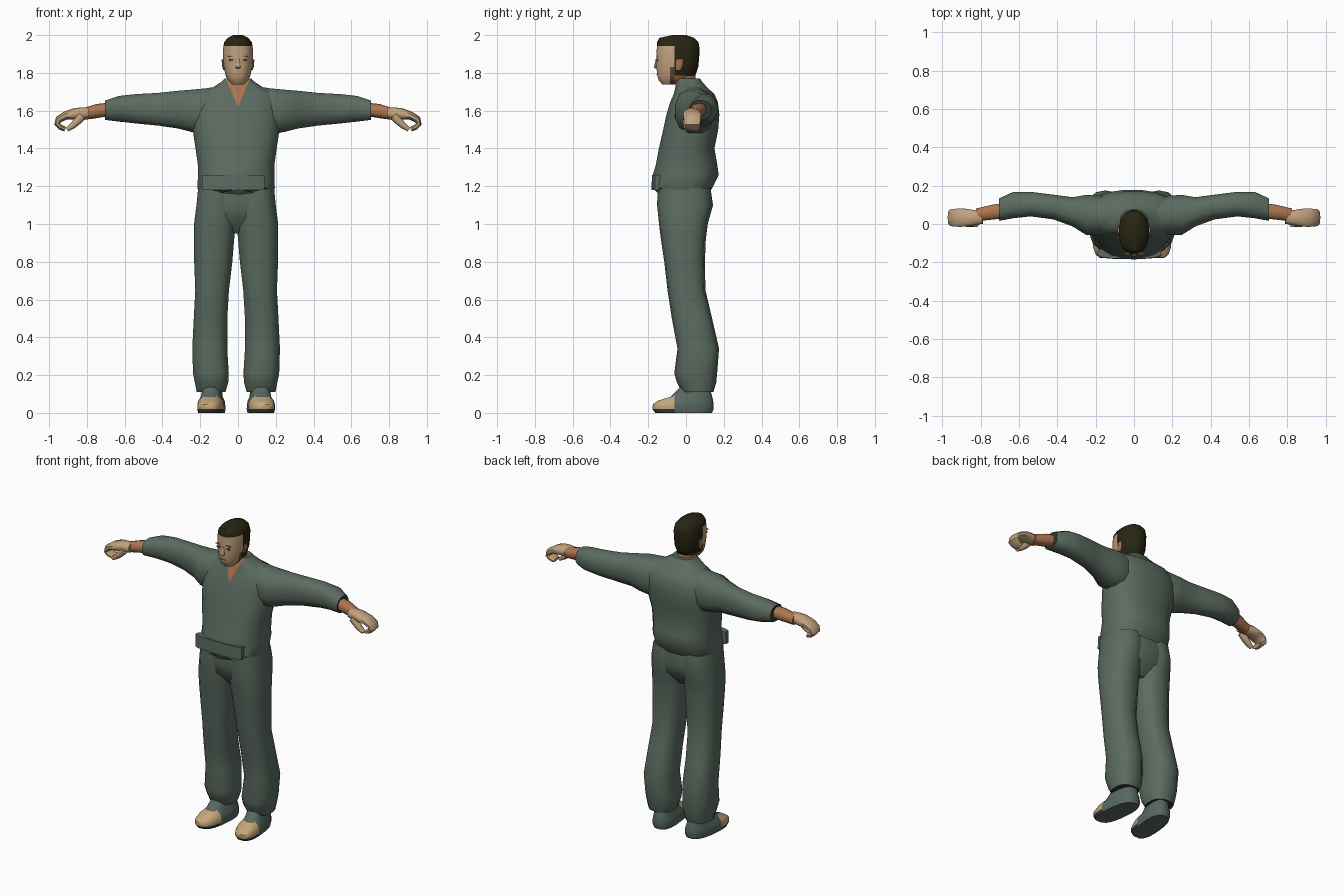
import bpy, bmesh, math
from mathutils import Vector, Matrix

if "Cube" in bpy.data.objects:
    bpy.data.objects.remove(bpy.data.objects["Cube"])


def material(name, rgb):
    m = bpy.data.materials.new(name)
    m.diffuse_color = (*rgb, 1)
    m.use_nodes = True
    m.node_tree.nodes["Principled BSDF"].inputs["Base Color"].default_value = m.diffuse_color
    return m


CLOTH = material("grey green cloth", (0.105, 0.148, 0.118))
DARK = material("dark green lining", (0.03, 0.042, 0.033))
SHOE = material("shoe green", (0.095, 0.14, 0.118))
TAN = material("toe tan", (0.56, 0.38, 0.19))
SKIN = material("warm skin", (0.42, 0.18, 0.08))
PALE = material("pale skin", (0.54, 0.36, 0.21))
HAIR = material("dark hair", (0.020, 0.018, 0.006))
BROWN = material("brown stubble", (0.13, 0.07, 0.035))


def oval(n, p):
    """Unit rounded-square outline."""
    for i in range(n):
        a = 2 * math.pi * (i + 0.5) / n
        c, s = math.cos(a), math.sin(a)
        yield math.copysign(abs(c) ** p, c), math.copysign(abs(s) ** p, s)


def z_ring(z, x0, x1, y0, y1, n=16, p=0.8):
    return [Vector(((x0 + x1) / 2 + u * (x1 - x0) / 2,
                    (y0 + y1) / 2 + v * (y1 - y0) / 2, z)) for u, v in oval(n, p)]


def x_ring(x, z0, z1, y0, y1, n=12, p=0.85):
    return [Vector((x, (y0 + y1) / 2 + u * (y1 - y0) / 2,
                    (z0 + z1) / 2 + v * (z1 - z0) / 2)) for u, v in oval(n, p)]


def loft(rings):
    bm = bmesh.new()
    vs = [[bm.verts.new(c) for c in r] for r in rings]
    n = len(vs[0])
    for a, b in zip(vs, vs[1:]):
        for i in range(n):
            bm.faces.new((a[i], a[(i + 1) % n], b[(i + 1) % n], b[i]))
    bm.faces.new(vs[0])
    bm.faces.new(vs[-1])
    bmesh.ops.recalc_face_normals(bm, faces=bm.faces)
    return bm


def cut(bm, co, no, test=lambda c: True):
    """Slice the faces that pass the test, leaving a clean colour edge."""
    fs = [f for f in bm.faces if test(f.calc_center_median())]
    geom = set(fs)
    for f in fs:
        geom.update(f.verts)
        geom.update(f.edges)
    bmesh.ops.bisect_plane(bm, geom=list(geom), plane_co=co, plane_no=no, dist=1e-5)


def finish(name, bm, mats, rule=None, angle=45):
    if rule:
        for f in bm.faces:
            f.material_index = rule(f.calc_center_median(), f.normal)
    me = bpy.data.meshes.new(name)
    bm.to_mesh(me)
    bm.free()
    for m in mats:
        me.materials.append(m)
    ob = bpy.data.objects.new(name, me)
    bpy.context.collection.objects.link(ob)
    bpy.ops.object.select_all(action='DESELECT')
    ob.select_set(True)
    bpy.context.view_layer.objects.active = ob
    bpy.ops.object.shade_smooth_by_angle(angle=math.radians(angle))
    return ob


def box(name, loc, size, mat):
    bm = bmesh.new()
    bmesh.ops.create_cube(bm, size=1, matrix=Matrix.Translation(loc) @ Matrix.Diagonal((*size, 1)))
    return finish(name, bm, [mat], angle=20)


# Jacket with a V neck: z, half width, front, back
DX = -0.01
rows = [(1.165, .195, -.15, .125), (1.19, .207, -.18, .14), (1.26, .204, -.177, .175),
        (1.31, .204, -.162, .168), (1.40, .217, -.145, .152), (1.50, .232, -.122, .172),
        (1.58, .237, -.105, .178), (1.645, .23, -.085, .17), (1.69, .205, -.065, .15),
        (1.72, .14, -.058, .115), (1.755, .085, -.052, .085), (1.77, .072, -.045, .075)]
bm = loft([z_ring(z, DX * (z < 1.6) - w, DX * (z < 1.6) + w, f, b, 20) for z, w, f, b in rows])
front = lambda c: c.y < 0 and c.z > 1.56
for s in (-1, 1):
    cut(bm, (0, 0, 1.62), (s * 0.14, 0, -0.06), front)
finish("jacket", bm, [CLOTH, SKIN],
       lambda c, n: int(c.y < -0.01 and c.z - 1.62 > abs(c.x) * 0.14 / 0.06))

# Shadowed fold under the front flap
bm = bmesh.new()
bm.faces.new([bm.verts.new((x, y, z)) for x, y, z in
              ((-.1, -.172, 1.165), (0, -.184, 1.155), (.09, -.172, 1.165), (0, -.186, 1.185))])
finish("flap_fold", bm, [DARK])

# Waist pocket band
bm = loft([z_ring(z, -.195, .145, f, -.12, 12, 0.6) for z, f in ((1.18, -.183), (1.26, -.181))])
finish("pocket_band", bm, [CLOTH])

# Seat of the trousers
rows = [(1.20, .19, -.145, .125), (1.10, .205, -.15, .142), (1.03, .19, -.135, .122), (.95, .06, -.07, .06)]
finish("trouser_seat", loft([z_ring(z, DX - w, DX + w, f, b) for z, w, f, b in rows]), [CLOTH])

# Legs: z, inner, outer, front, back
leg = [(1.19, .0, .203, -.15, .13), (1.10, .0, .212, -.153, .143), (1.0, .0, .225, -.143, .115),
       (.92, .008, .225, -.133, .105), (.80, .018, .224, -.115, .10), (.65, .036, .218, -.098, .103),
       (.50, .045, .226, -.075, .138), (.34, .045, .234, -.045, .175), (.21, .037, .23, -.062, .165),
       (.16, .04, .22, -.048, .16), (.11, .055, .21, -.02, .145)]
shoe = [(0, .062, .196, -.165, .14), (.02, .058, .2, -.18, .148), (.045, .06, .2, -.178, .148),
        (.065, .064, .196, -.15, .146), (.085, .076, .186, -.085, .14), (.15, .085, .178, -.02, .125)]
for side, s in (("left", 1), ("right", -1)):
    def span(a, b):
        return sorted((DX + s * a, DX + s * b))
    bm = loft([z_ring(z, *span(a, b), f, k, 14) for z, a, b, f, k in leg])
    finish(side + "_trouser_leg", bm, [CLOTH, DARK], lambda c, n: int(c.z < .12 and n.z < -.9))

    # Shoe with a tan toe and dark sole edge
    bm = loft([z_ring(z, *span(a, b), f, k, 16, .75) for z, a, b, f, k in shoe])
    cut(bm, (0, -.06, 0), (0, 1, 0), lambda c: c.z > .02)
    for v in bm.verts:  # toes turned outward
        v.co.x += -s * .10 * v.co.y
    finish(side + "_shoe", bm, [SHOE, TAN, DARK],
           lambda c, n: 0 if c.z < .001 else 2 if c.z < .02 and c.y < -.05 else int(c.y < -.06 and c.z < .09))

    # Sleeve: x, bottom, top, front, back
    arm = [(.08, 1.50, 1.735, -.03, .12), (.17, 1.47, 1.722, -.06, .15), (.25, 1.485, 1.714, -.06, .155),
           (.32, 1.503, 1.708, -.015, .142), (.42, 1.518, 1.697, .022, .155), (.54, 1.53, 1.69, .038, .17),
           (.63, 1.54, 1.68, .028, .17), (.705, 1.55, 1.655, .015, .135)]
    bm = loft([x_ring(s * r[0], *r[1:]) for r in arm])
    finish(side + "_sleeve", bm, [CLOTH, DARK], lambda c, n: int(abs(c.x) > .70))

    # Bare forearm
    arm = [(.66, 1.575, 1.645, .03, .115), (.75, 1.56, 1.635, .02, .10), (.825, 1.55, 1.612, .012, .082)]
    finish(side + "_forearm", loft([x_ring(s * r[0], *r[1:], 10) for r in arm]), [SKIN])

    # Curled hand and thumb, swept in the x-z plane: x, z, half thickness, half width
    def sweep(path, yc):
        rings = []
        for i, (x, z, t, w) in enumerate(path):
            a, b = path[max(i - 1, 0)], path[min(i + 1, len(path) - 1)]
            d = Vector((b[0] - a[0], 0, b[1] - a[1])).normalized()
            rings.append([Vector((s * (x - d.z * t * v), yc + w * u, z + d.x * t * v)) for u, v in oval(10, .8)])
        return loft(rings)
    hand = [(.79, 1.588, .028, .033), (.83, 1.585, .032, .04), (.87, 1.582, .03, .048), (.915, 1.573, .022, .05),
            (.95, 1.553, .019, .046), (.957, 1.53, .016, .043), (.94, 1.512, .014, .04), (.915, 1.502, .012, .034)]
    finish(side + "_hand", sweep(hand, .033), [PALE])
    thumb = [(.825, 1.572, .022, .022), (.85, 1.545, .021, .022), (.875, 1.521, .017, .02), (.905, 1.499, .011, .015)]
    finish(side + "_thumb", sweep(thumb, .005), [PALE])

# Neck
bm = loft([z_ring(z, -w, w, f, b, 12, 1) for z, w, f, b in
           ((1.66, .06, -.055, .06), (1.73, .056, -.056, .055), (1.83, .054, -.06, .05))])
finish("neck", bm, [SKIN])

# Head: face, stubble and hair share one surface
rows = [(1.738, .032, -.125, -.055), (1.762, .054, -.146, .0), (1.785, .066, -.153, .05), (1.83, .076, -.158, .066),
        (1.88, .08, -.157, .071), (1.93, .08, -.156, .073), (1.962, .074, -.155, .067),
        (1.985, .056, -.142, .045), (2.0, .026, -.075, .0)]
bm = loft([z_ring(z, -w, w, f, b, 20, .88) for z, w, f, b in rows])
cut(bm, (0, -.06, 0), (0, 1, 0))
cut(bm, (0, -.085, 0), (0, 1, 0), lambda c: c.z < 1.83)
cut(bm, (0, 0, 1.943), (0, 0, 1))


def head_rule(c, n):
    if c.z > 1.943:
        return 1
    if c.y > -.06:
        return 1 if c.z > 1.785 else 3
    return 2 if c.z < 1.83 and c.y > -.085 or c.z < 1.745 else 0


finish("head", bm, [PALE, HAIR, BROWN, SKIN], head_rule)

# Ears, eyes and brows
for side, s in (("left", 1), ("right", -1)):
    bm = loft([z_ring(z, *sorted((s * .068, s * x)), f, b, 8) for z, x, f, b in
               ((1.815, .079, -.055, -.03), (1.84, .086, -.055, -.018), (1.872, .087, -.052, -.015))])
    finish(side + "_ear", bm, [SKIN])
    box(side + "_eye", (s * .034, -.152, 1.868), (.022, .008, .009), BROWN)
    box(side + "_brow", (s * .036, -.152, 1.888), (.032, .008, .005), SKIN)

# Nose and mouth
bm = loft([z_ring(z, -w, w, f, -.145, 8) for z, w, f in
           ((1.822, .012, -.16), (1.83, .014, -.171), (1.875, .007, -.16))])
finish("nose", bm, [PALE])
box("mouth", (0, -.153, 1.792), (.036, .008, .005), SKIN)
